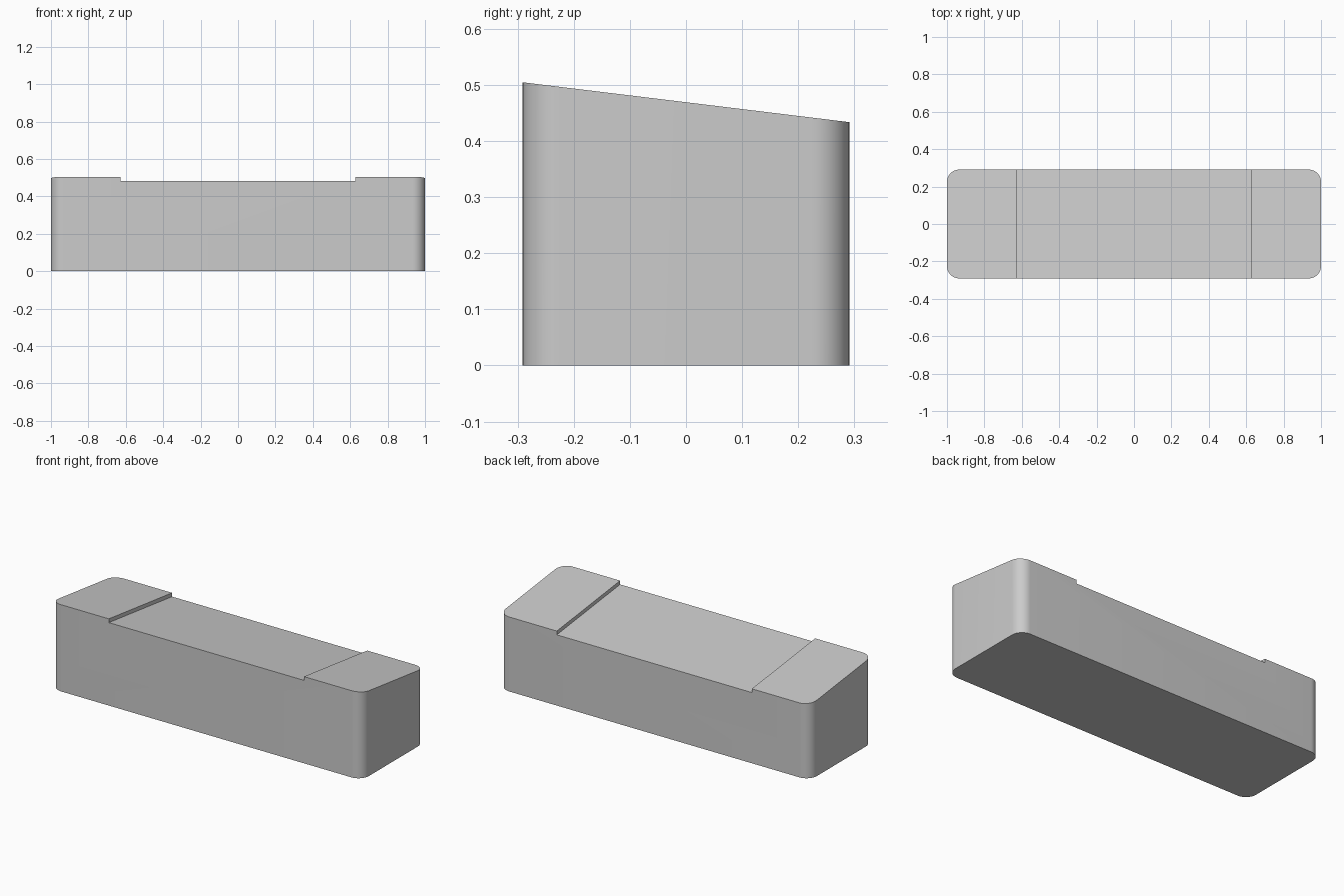
import bpy
import bmesh
from math import radians

if "Cube" in bpy.data.objects:
    bpy.data.objects.remove(bpy.data.objects["Cube"], do_unlink=True)

HALF_LENGTH, HALF_DEPTH = 1.0, 0.291
MID_HEIGHT, RECESS = 0.469, 0.022
RECESS_HALF = 0.628
CORNER_RADIUS = 0.066
SLOPE = -0.122

# Plain grey finish
grey = bpy.data.materials.new("plain_grey")
grey.use_nodes = True
colour = (0.6, 0.6, 0.6, 1.0)
grey.diffuse_color = colour
grey.node_tree.nodes["Principled BSDF"].inputs["Base Color"].default_value = colour

# Stepped front profile, mirrored about the centre
floor = MID_HEIGHT - RECESS
half = [(HALF_LENGTH, 0), (HALF_LENGTH, MID_HEIGHT),
        (RECESS_HALF, MID_HEIGHT), (RECESS_HALF, floor)]
profile = half + [(-x, z) for x, z in reversed(half)]

# Extrude the profile from front to back
bm = bmesh.new()
front = bm.faces.new([bm.verts.new((x, -HALF_DEPTH, z)) for x, z in profile])
result = bmesh.ops.extrude_face_region(bm, geom=[front], use_keep_orig=True)
back = [v for v in result["geom"] if isinstance(v, bmesh.types.BMVert)]
bmesh.ops.translate(bm, verts=back, vec=(0, 2 * HALF_DEPTH, 0))

# Round the four upright corners
corners = [e for e in bm.edges
           if all(abs(v.co.x) > HALF_LENGTH - 0.01 for v in e.verts)
           and abs(e.verts[0].co.z - e.verts[1].co.z) > 0.1]
bmesh.ops.bevel(bm, geom=corners, offset=CORNER_RADIUS, offset_type='OFFSET',
                segments=12, profile=0.5, affect='EDGES')

# Slope the top down towards the back
for v in bm.verts:
    if v.co.z > 0.1:
        v.co.z += SLOPE * v.co.y
bmesh.ops.recalc_face_normals(bm, faces=bm.faces)

mesh = bpy.data.meshes.new("sloped_block")
bm.to_mesh(mesh)
bm.free()
mesh.materials.append(grey)
block = bpy.data.objects.new("sloped_block", mesh)
bpy.context.collection.objects.link(block)

bpy.ops.object.select_all(action='DESELECT')
block.select_set(True)
bpy.context.view_layer.objects.active = block
bpy.ops.object.shade_smooth_by_angle(angle=radians(30))
